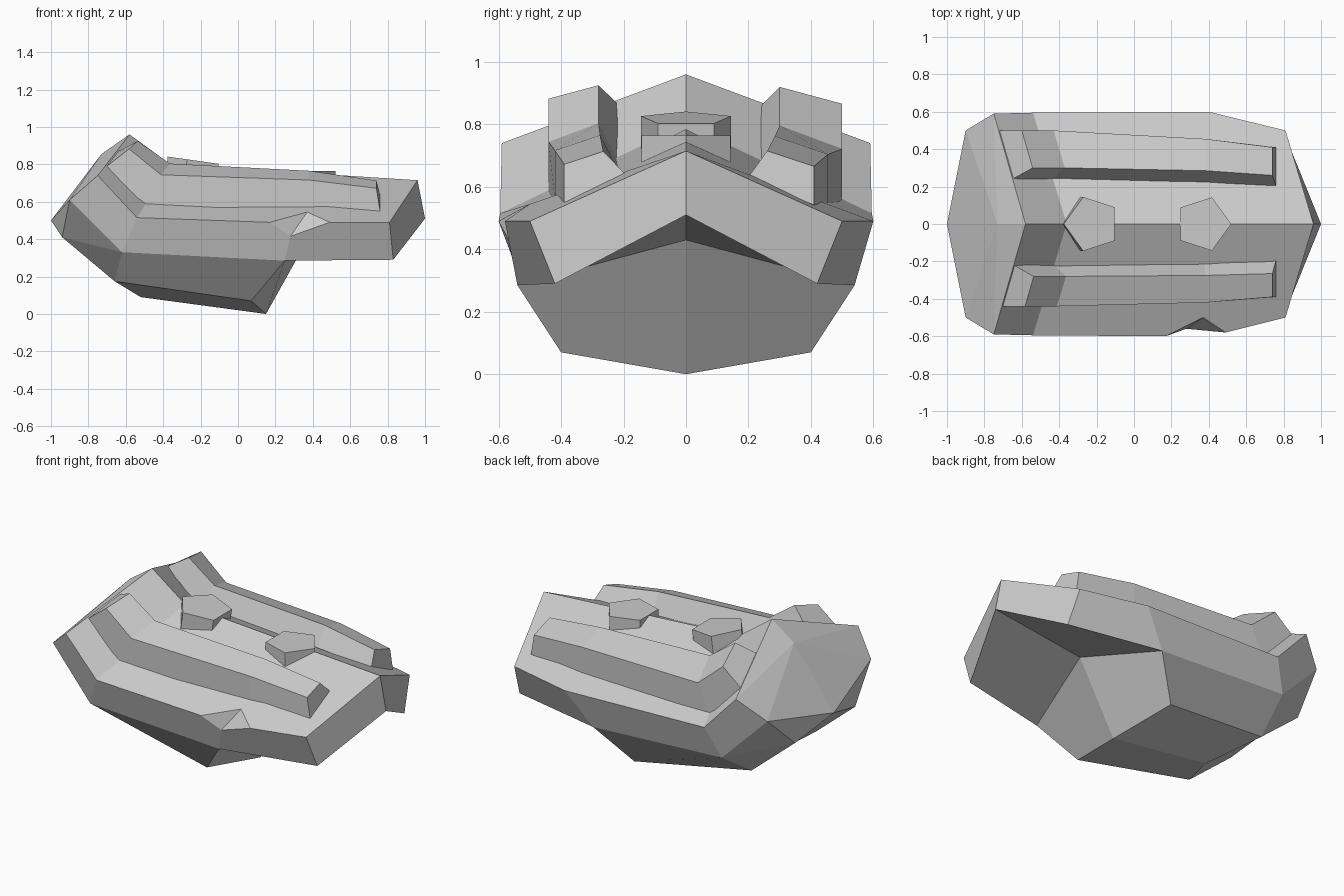
import bpy, bmesh
from math import pi, atan2
from mathutils import Matrix

if "Cube" in bpy.data.objects:
    bpy.data.objects.remove(bpy.data.objects["Cube"])

def make_object(name, verts, faces):
    bm = bmesh.new()
    vs = [bm.verts.new(v) for v in verts]
    for f in faces:
        bm.faces.new([vs[i] for i in f])
    bmesh.ops.recalc_face_normals(bm, faces=bm.faces)
    me = bpy.data.meshes.new(name)
    bm.to_mesh(me)
    bm.free()
    ob = bpy.data.objects.new(name, me)
    bpy.context.collection.objects.link(ob)
    return ob

# Body: half-side corner points, mirrored over the centre line
P = {
    'A': (-.73, 0, .855), 'B': (-.9, .5, .61), 'C': (-.94, .29, .41), 'D': (-1, 0, .5),
    'E': (-.58, 0, .96), 'F': (-.75, .59, .74), 'G': (-.62, .54, .33), 'H': (-.66, .31, .175),
    'I': (-.52, 0, .09), 'J': (-.36, 0, .8), 'K': (-.54, .595, .515), 'L': (.4, .6, .49),
    'M': (.25, .54, .285), 'N': (.07, .4, .07), 'O': (.15, 0, 0), 'P': (.39, 0, .43),
    'Q': (.96, 0, .715), 'R': (.81, .5, .49), 'S': (.83, .42, .29), 'T': (1, 0, .51),
    # chipped edge, front side only
    'a': (.17, .6, .49), 'b': (.49, .58, .49), 'd': (.37, .5, .545), 's': (.28, .56, .415),
}
common = "ADB ABF AFE BDC DCHI CHG BCG BGKF EFKJ GHNM HION MNOP MSTP QRST"
back_side = "JKLRQ KGML LMSR"
front_side = "JKadbRQ KGMsa sMSRb asd dsb"
verts, faces, index = [], [], {}
for sign, extra in ((1, back_side), (-1, front_side)):
    for word in (common + " " + extra).split():
        face = []
        for c in word:
            x, y, z = P[c]
            key = (c, sign if y else 0)
            if key not in index:
                index[key] = len(verts)
                verts.append((x, y * sign, z))
            face.append(index[key])
        faces.append(face)
make_object("body", verts, faces)

# Rails: four-sided strips lofted along the deck
# deck line at each station: x0, dx/dy, z0, dz/dy, then offset of the rail top
stations = [(-.58, -.29, .96, -.37, .125, .077), (-.36, -.30, .80, -.475, .08, .145),
            (.38, 0, .755, -.44, 0, .14), (.76, 0, .73, -.43, -.02, .107)]

def rail(name, sign, widths):
    vs, fs = [], []
    for (x0, dx, z0, dz, ox, oz), (inner, top, outer) in zip(stations, widths):
        for y, up in ((inner, 0), (top, 1), (outer, 1), (outer, 0)):
            lift = oz + .1 * (y - .36) if up else -.012
            vs.append((x0 + dx * y + ox * up, sign * y, z0 + dz * y + lift))
    for i in range(3):
        for j in range(4):
            k = (j + 1) % 4
            fs.append((4*i + j, 4*i + k, 4*i + 4 + k, 4*i + 4 + j))
    fs += [(0, 1, 2, 3), (12, 13, 14, 15)]
    make_object(name, vs, fs)

rail("front_rail", -1, [(.22, .28, .44), (.22, .28, .44), (.215, .275, .42), (.19, .265, .39)])
rail("back_rail", 1, [(.24, .30, .50), (.24, .30, .50), (.225, .285, .455), (.20, .26, .41)])

# Studs: five-sided pegs set into the ridge
def stud(name, x, top, radius, turn, tilt):
    bpy.ops.mesh.primitive_cone_add(vertices=5, radius1=radius, radius2=radius, depth=.18)
    ob = bpy.context.object
    ob.name = name
    corner = ob.data.vertices[0].co
    spin = turn - atan2(corner.y, corner.x)
    ob.matrix_world = (Matrix.Translation((x, 0, top)) @ Matrix.Rotation(tilt, 4, 'Y')
                       @ Matrix.Rotation(spin, 4, 'Z') @ Matrix.Translation((0, 0, -.09)))

stud("left_stud", -.225, .82, .152, pi, .14)
stud("right_stud", .37, .764, .15, 0, 0)
